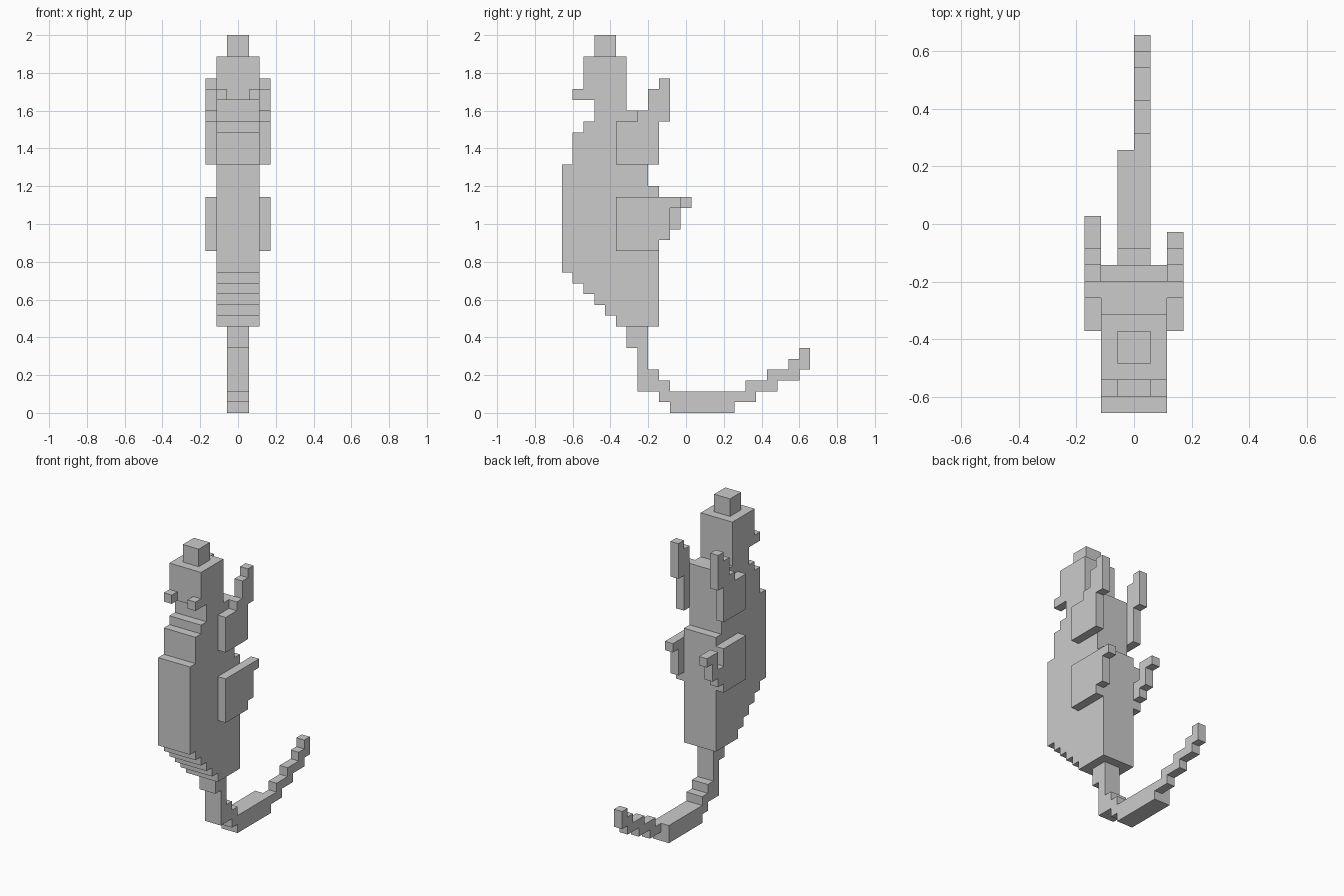
import bpy, bmesh

if "Cube" in bpy.data.objects:
    bpy.data.objects.remove(bpy.data.objects["Cube"])

U = 2 / 35      # one voxel


def extrude(name, profile, x0, x1):
    """Extrude a stepped side profile (y, z in voxels) from x0 to x1."""
    bm = bmesh.new()
    verts = [bm.verts.new((x0 * U, (y - 11.5) * U, z * U)) for y, z in profile]
    face = bm.faces.new(verts)
    res = bmesh.ops.extrude_face_region(bm, geom=[face])
    moved = [v for v in res["geom"] if isinstance(v, bmesh.types.BMVert)]
    bmesh.ops.translate(bm, verts=moved, vec=((x1 - x0) * U, 0, 0))
    bmesh.ops.recalc_face_normals(bm, faces=bm.faces)
    mesh = bpy.data.meshes.new(name)
    bm.to_mesh(mesh)
    bm.free()
    ob = bpy.data.objects.new(name, mesh)
    bpy.context.collection.objects.link(ob)
    return ob


def rect(y0, z0, y1, z1):
    return [(y0, z0), (y1, z0), (y1, z1), (y0, z1)]


# Torso, neck and head share one stepped outline
extrude("body_and_head", [
    (5, 8), (9, 8), (9, 21), (8, 21), (8, 28), (6, 28), (6, 33), (2, 33),
    (2, 29), (3, 29), (3, 27), (2, 27), (2, 26), (1, 26), (1, 23), (0, 23),
    (0, 13), (1, 13), (1, 12), (2, 12), (2, 11), (3, 11), (3, 10), (4, 10),
    (4, 9), (5, 9)], -2, 2)
extrude("head_crest", rect(3, 33, 5, 35), -1, 1)

# Eyes and upper fins on both sides
upper_fin = [(5, 23), (9, 23), (9, 27), (10, 27), (10, 31), (9, 31), (9, 30),
             (8, 30), (8, 28), (7, 28), (7, 27), (5, 27)]
for side, s in (("left", -1), ("right", 1)):
    extrude(side + "_eye", rect(1, 29, 2, 30), s, 2 * s)
    extrude(side + "_upper_fin", upper_fin, 2 * s, 3 * s)

# Lower fins differ: the left one ends in a hook
extrude("right_lower_fin", [
    (5, 15), (9, 15), (9, 16), (10, 16), (10, 19), (11, 19), (11, 20),
    (5, 20)], 2, 3)
extrude("left_lower_fin", [
    (5, 15), (9, 15), (9, 16), (10, 16), (10, 17), (11, 17), (11, 19),
    (12, 19), (12, 20), (10, 20), (10, 18), (9, 18), (9, 20), (5, 20)], -3, -2)

# Tail: wide base, then a thin tip rising to the back
extrude("tail_base", [
    (6, 6), (7, 6), (7, 2), (9, 2), (9, 1), (10, 1), (10, 0), (16, 0), (16, 2),
    (10, 2), (10, 3), (9, 3), (9, 4), (8, 4), (8, 8), (6, 8)], -1, 1)
extrude("tail_tip", [
    (16, 1), (18, 1), (18, 2), (20, 2), (20, 3), (22, 3), (22, 4), (23, 4),
    (23, 6), (22, 6), (22, 5), (21, 5), (21, 4), (19, 4), (19, 3), (17, 3),
    (17, 2), (16, 2)], 0, 1)
